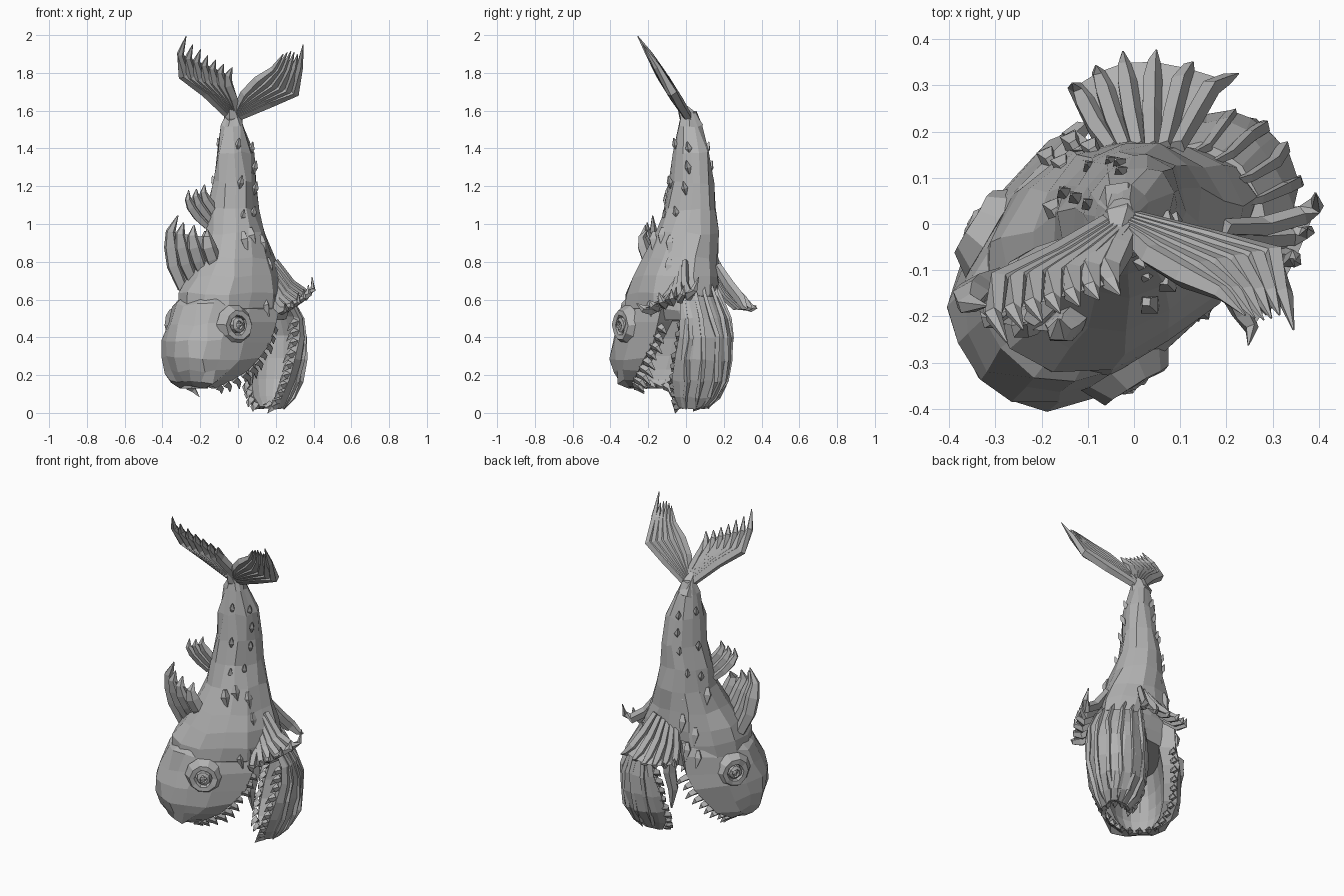
import bpy, bmesh, math, random
from mathutils import Vector

if "Cube" in bpy.data.objects:
    bpy.data.objects.remove(bpy.data.objects["Cube"])

random.seed(4)
S = math.sqrt(0.5)
skin = bpy.data.materials.new("grey_skin")
skin.diffuse_color = (0.45, 0.45, 0.45, 1)
skin.use_nodes = True
skin.node_tree.nodes["Principled BSDF"].inputs["Base Color"].default_value = skin.diffuse_color


def P(u, w, z):
    """u runs from back to belly, w across the fish, z up."""
    return Vector(((u + w) * S, (u - w) * S, z))


def power(x, k):
    return math.copysign(abs(x) ** k, x)


def finish(name, bm):
    bmesh.ops.recalc_face_normals(bm, faces=bm.faces)
    me = bpy.data.meshes.new(name)
    bm.to_mesh(me)
    bm.free()
    me.materials.append(skin)
    ob = bpy.data.objects.new(name, me)
    bpy.context.collection.objects.link(ob)
    return ob


def loft(bm, rings):
    rows = [[bm.verts.new(p) for p in r] for r in rings]
    n = len(rows[0])
    for a, b in zip(rows, rows[1:]):
        for i in range(n):
            j = (i + 1) % n
            bm.faces.new((a[i], a[j], b[j], b[i]))
    bm.faces.new(rows[0])
    bm.faces.new(rows[-1])


def tube(bm, pts, radii, sides=5, flat=1.0, across=Vector((0.3, 0.5, 0.8))):
    """Tapered many-sided strand along a path."""
    rings = []
    for i, p in enumerate(pts):
        d = (pts[min(i + 1, len(pts) - 1)] - pts[max(i - 1, 0)]).normalized()
        a = (across - d * across.dot(d)).normalized()
        b = d.cross(a)
        r = radii[i]
        rings.append([p + a * math.cos(t) * r + b * math.sin(t) * r * flat
                      for t in (2 * math.pi * k / sides for k in range(sides))])
    loft(bm, rings)


def fan(name, first, last, count, radius, across, flat=0.6, bulge=Vector((0, 0, 0))):
    """Fin of curved rays between two edge paths, joined by a web."""
    bm = bmesh.new()
    m = len(first)
    paths = []
    for k in range(count):
        t = k / (count - 1)
        path = [a.lerp(b, t) + bulge * math.sin(math.pi * t) * i / (m - 1)
                for i, (a, b) in enumerate(zip(first, last))]
        if 0 < k < count - 1:
            path[-1] = path[-2].lerp(path[-1], random.uniform(0.6, 1.05))
        paths.append(path)
        tube(bm, path, [radius * f for f in (0.8, 1.0, 1.0, 0.65, 0.08)], 5, flat, across)
    # thin web between neighbouring rays
    for a, b in zip(paths, paths[1:]):
        for i in range(m - 2):
            bm.faces.new([bm.verts.new(p) for p in (a[i], a[i + 1], b[i + 1], b[i])])
    return finish(name, bm)


def rough(p, k=0.009):
    return p + Vector([random.uniform(-k, k) for _ in range(3)])


# Body: height, back edge, belly edge, half width, belly twist
SECT = [(1.59, -.045, .03, .04, 0), (1.52, -.07, .06, .055, 0), (1.38, -.10, .12, .08, 0),
        (1.22, -.12, .14, .10, 0), (1.08, -.15, .145, .12, 0), (.95, -.18, .17, .15, 0),
        (.82, -.25, .19, .185, .02), (.72, -.315, .22, .22, .05), (.63, -.37, .25, .235, .07),
        (.55, -.39, .26, .23, .08), (.49, -.36, .26, .19, .08)]
bm = bmesh.new()
N = 14
rings = []
for z, b, f, w, tw in SECT:
    mid = -.03 if z > 1 else -.015 if z > .9 else 0
    ring = []
    for i in range(N):
        a = 2 * math.pi * i / N
        c = max(0, math.cos(a))
        k = (1 + 0.05 * (i % 2)) * (1 - 3.5 * tw * c)
        ring.append(rough(P((b + f) / 2 + (f - b) / 2 * math.cos(a), mid + tw * c + w * k * math.sin(a), z)))
    rings.append(ring)
loft(bm, rings)
finish("body", bm)


# Jaws: hollow crescents made of (height, lip, back, half width, thickness, sideways shift)
def jaw(name, sect, pu, pw, bump, sides=10):
    bm = bmesh.new()
    rings = []
    for z, e, b, w, t, s in sect:
        d = 1 if b > e else -1
        arc = [math.pi * i / sides for i in range(sides + 1)]
        outer = [rough(P(e + (b - e) * math.sin(a) ** pu, s + w * (1 + .03 * (i % 2)) * power(math.cos(a), pw), z), bump)
                 for i, a in enumerate(arc)]
        inner = [P(e + (b - e - d * t) * math.sin(a), s + (w - t) * math.cos(a), z + .01) for a in reversed(arc)]
        rings.append(outer + inner)
    loft(bm, rings)
    return finish(name, bm)


UPPER = [(.66, .06, -.30, .19, .10, 0), (.57, .06, -.395, .235, .10, 0), (.47, .04, -.44, .245, .10, 0),
         (.38, -.01, -.465, .25, .09, 0), (.29, -.07, -.465, .243, .08, 0), (.22, -.14, -.44, .225, .07, 0),
         (.165, -.23, -.41, .175, .05, 0), (.135, -.28, -.37, .11, .025, 0)]
LOWER = [(.62, .16, .25, .14, .05, .07), (.50, .21, .315, .165, .04, .08), (.40, .20, .35, .175, .04, .08),
         (.28, .165, .35, .175, .04, .08), (.17, .14, .33, .16, .04, .08), (.08, .115, .29, .125, .04, .085),
         (.025, .12, .24, .08, .03, .095)]
jaw("upper_jaw", UPPER, .75, .88, .012)
jaw("lower_jaw", LOWER, 1.2, 1, .008)


# Teeth along the lips of each jaw
def teeth(name, sect, lean, size):
    bm = bmesh.new()
    for (z0, e0, b0, w0, t0, s0), (z1, e1, b1, w1, t1, s1) in zip(sect[1:], sect[2:]):
        for side in (-1, 1):
            for f in (0.2, 0.7):
                z, e, w = z0 + (z1 - z0) * f, e0 + (e1 - e0) * f, w0 + (w1 - w0) * f - .02
                s = s0 + (s1 - s0) * f
                L = size * random.uniform(.7, 1.3)
                base = P(e, s + side * w, z)
                tube(bm, [base, base + P(lean * L * .6, 0, -L * .3),
                          base + P(lean * L, -side * L * .3, -L * .9)], [.024, .018, .002], 4)
    # front row
    z, e, b, w, t, s = sect[-1]
    for i in range(1, 6):
        a = math.pi * i / 6
        base = P(e + (b - e) * math.sin(a) * .7, s + w * math.cos(a), z + .02)
        tube(bm, [base, base + P(lean * size * .5, 0, -size * .2), base + P(lean * size, 0, -size * .42)],
             [.022, .017, .002], 4)
    return finish(name, bm)


teeth("upper_teeth", UPPER[1:], 1, .055)
teeth("lower_teeth", LOWER, -1, .045)

# Raised ridges down the outside of the lower jaw
bm = bmesh.new()
for a in [math.radians(30 + 24 * i) for i in range(6)]:
    pts = [rough(P(e + (b - e) * math.sin(a) ** 1.2, s + w * math.cos(a), z), .006)
           for z, e, b, w, t, s in LOWER]
    pts.insert(0, P(.06 + .12 * math.sin(a), .04 + .12 * math.cos(a), .74))
    tube(bm, pts, [.004, .012, .016, .016, .016, .016, .014, .004], 4)
finish("jaw_ridges", bm)

# Tongue
bm = bmesh.new()
tube(bm, [P(.08, .02, .52), P(.09, .02, .38), P(.07, .02, .27), P(.08, .02, .15)], [.05, .04, .032, .006], 6)
finish("tongue", bm)

# Eyes with socket ring, ball and pupil knob, on both sides
for side, tag in ((1, "right"), (-1, "left")):
    c = P(-.235, side * .222, .465)
    out = P(-.25, side, 0).normalized()
    e1 = out.cross(Vector((0, 0, 1))).normalized()
    e2 = out.cross(e1)
    bm = bmesh.new()
    rings = []
    for r, h in ((.11, -.02), (.08, .03), (.052, .028), (.045, .0), (.038, .028),
                 (.022, .036), (.018, .025), (.006, .03)):
        rings.append([rough(c + out * h + (e1 * math.cos(t) + e2 * math.sin(t)) * r, .004)
                      for t in (math.pi * k / 5 for k in range(10))])
    loft(bm, rings)
    finish(tag + "_eye", bm)

    # cheek folds and gill spikes behind the eye
    bm = bmesh.new()
    for u, z, L in ((-.10, .92, .08), (-.04, .94, .07), (.03, .90, .08), (.05, .78, .07),
                    (-.02, .70, .07), (.03, .62, .07), (-.03, .57, .06)):
        w = .13 + (.95 - z) * .25
        base = P(u, side * w, z)
        tube(bm, [base + Vector((0, 0, .04)), base + P(0, side * .01, 0), base + P(.015, side * .022, -L)],
             [.012, .026, .003], 4)
    finish(tag + "_gill_folds", bm)

    # small diamond scales on the flank
    bm = bmesh.new()
    for u, z, w in ((-.04, 1.42, .06), (.06, 1.40, .06), (-.05, 1.22, .09), (.06, 1.19, .09),
                    (.02, 1.06, .115), (-.06, 1.04, .115), (.07, 1.30, .075)):
        c = P(u, side * w - .03, z)
        tube(bm, [c - Vector((0, 0, .035)), c + P(0, side * .01, 0), c + P(0, side * .022, .035)],
             [.004, .018, .003], 4)
    finish(tag + "_scales", bm)

# Pectoral fins, the left one swung further towards the belly
fan("right_pectoral_fin",
    [P(.13, .14, .80), P(.19, .20, .68), P(.27, .245, .62), P(.31, .25, .65), P(.325, .23, .72)],
    [P(.06, .16, .68), P(.05, .23, .58), P(.03, .30, .545), P(.02, .34, .55), P(-.01, .36, .58)],
    6, .032, Vector((.3, .2, .9)), .7, P(0, .02, 0))
fan("left_pectoral_fin",
    [P(.18, -.05, .78), P(.25, -.07, .68), P(.32, -.09, .60), P(.36, -.08, .56), P(.39, -.07, .55)],
    [P(.08, -.14, .72), P(.09, -.20, .62), P(.11, -.26, .57), P(.12, -.30, .57), P(.12, -.31, .61)],
    6, .032, Vector((.2, .3, .9)), .7, P(.02, -.07, -.02))

# Two dorsal fins of curled rays
fan("lower_dorsal_fin",
    [P(-.29, -.12, .66), P(-.34, -.14, .78), P(-.36, -.14, .88), P(-.375, -.13, .96), P(-.35, -.10, 1.045)],
    [P(-.19, .04, .73), P(-.24, .05, .82), P(-.27, .05, .88), P(-.28, .05, .93), P(-.26, .03, .97)],
    4, .042, P(1, .6, .3), .8, P(-.03, 0, 0))
fan("upper_dorsal_fin",
    [P(-.15, -.08, .99), P(-.20, -.10, 1.04), P(-.24, -.11, 1.09), P(-.265, -.11, 1.13), P(-.26, -.11, 1.18)],
    [P(-.12, -.04, 1.04), P(-.15, -.05, 1.09), P(-.18, -.06, 1.13), P(-.20, -.06, 1.17), P(-.19, -.06, 1.21)],
    3, .028, P(1, .6, .3), .8)


# Tail lobes on a plane leaning to the front
def lobe(pts):
    return [Vector((x, .02 - (z - 1.55) * .62, z)) for x, z in pts]


lean = Vector((0, .53, .85)).cross(Vector((1, 0, 0)))
fan("left_tail_lobe",
    lobe([(-.03, 1.56), (-.17, 1.70), (-.29, 1.79), (-.305, 1.90), (-.275, 1.995)]),
    lobe([(-.01, 1.60), (-.03, 1.67), (-.055, 1.74), (-.05, 1.79), (-.03, 1.83)]),
    7, .030, lean, 1.0)
fan("right_tail_lobe",
    lobe([(-.02, 1.56), (.17, 1.645), (.30, 1.70), (.325, 1.83), (.345, 1.95)]),
    lobe([(0, 1.62), (.04, 1.69), (.11, 1.76), (.19, 1.82), (.24, 1.90)]),
    6, .030, lean, 1.0)
bm = bmesh.new()
tube(bm, lobe([(-.03, 1.50), (-.03, 1.58), (-.04, 1.66)]), [.05, .045, .006], 6)
finish("tail_root", bm)
